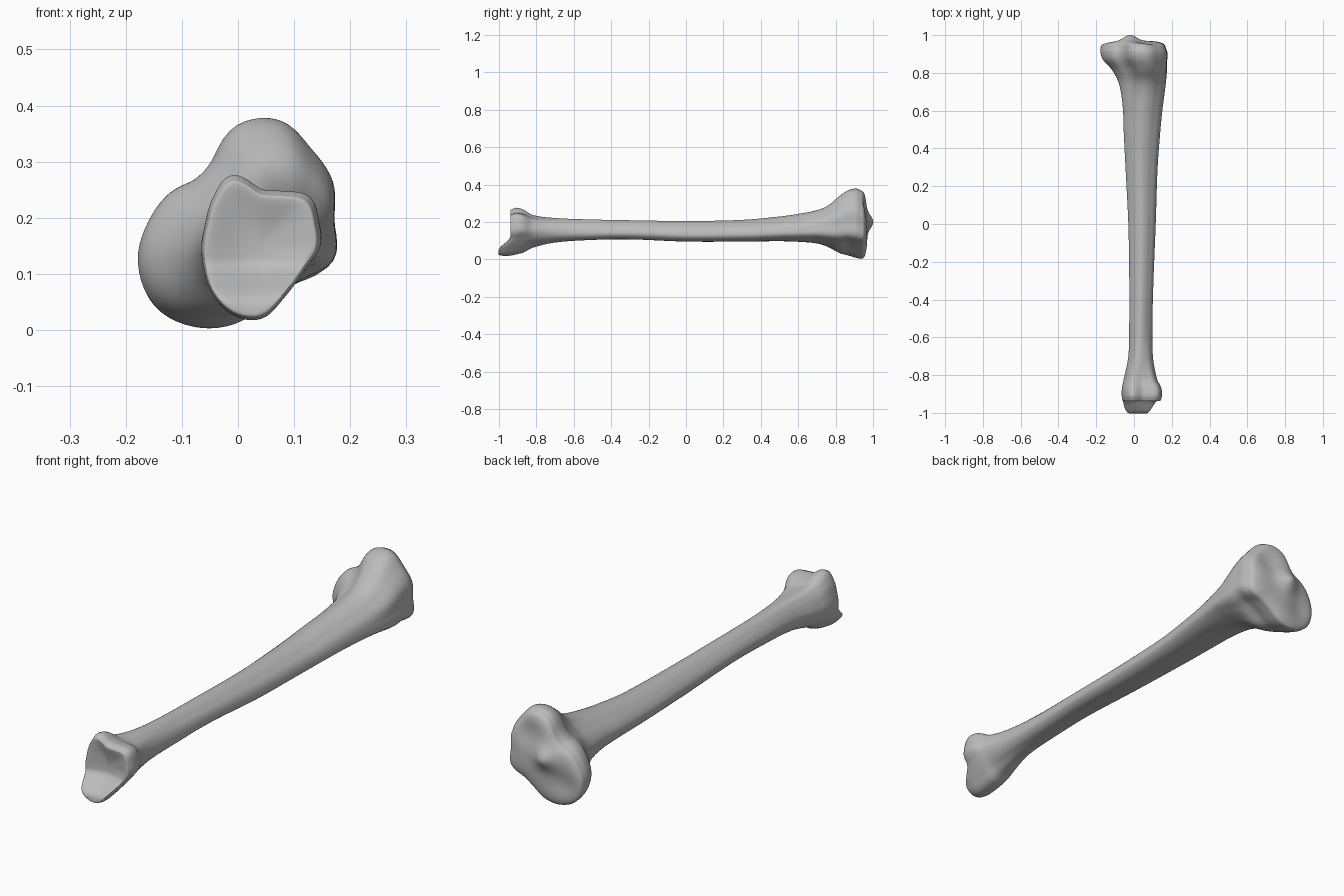
import bpy
import bmesh
from math import cos, sin, pi, exp, sqrt, radians

# Remove the default cube
default_cube = bpy.data.objects.get("Cube")
if default_cube:
    bpy.data.objects.remove(default_cube, do_unlink=True)

# Cross-section outlines: radii at equal angles, anticlockwise from +x
SHAFT = [1, .93, .88, .93, 1, .95, .9, .93, 1, 1.02, 1, .9, .85, .9, 1.02, 1.08]
HEAD = [.173, .184, .185, .196, .172, .117, .106, .13,
        .157, .19, .208, .2, .18, .153, .153, .186]
ANKLE = [.105, .111, .122, .104, .1, .134, .12, .106,
         .105, .109, .12, .13, .127, .101, .089, .09]

# Stations along the bone: y, x low, x high, z low, z high, shape
# (shape -1 = ankle outline, 0 = shaft outline, 1 = head outline)
STATIONS = [
    (-.935, -.061, .141, .023, .266, -1),
    (-.91, -.065, .148, .018, .276, -1),
    (-.87, -.064, .145, .035, .266, -.95),
    (-.82, -.054, .122, .062, .237, -.7),
    (-.7, -.03, .1, .09, .221, -.3),
    (-.5, -.025, .098, .104, .213, 0),
    (-.3, -.025, .103, .107, .209, 0),
    (0, -.03, .115, .095, .205, 0),
    (.3, -.045, .125, .095, .211, 0),
    (.5, -.055, .14, .097, .229, .1),
    (.6, -.058, .15, .094, .243, .2),
    (.7, -.07, .163, .085, .263, .4),
    (.76, -.086, .17, .066, .288, .6),
    (.82, -.12, .175, .034, .338, .85),
    (.87, -.165, .176, .02, .37, 1),
    (.91, -.178, .176, .008, .378, 1),
    (.94, -.176, .166, .003, .366, 1),
]
SIDES_PER_POINT = 5
RINGS_PER_STATION = 6
CAP_RINGS = 18


def spline(a, b, c, d, t):
    """Smooth curve from b to c."""
    return b + t / 2 * (c - a + t * (2 * a - 5 * b + 4 * c - d
                                     + t * (3 * (b - c) + d - a)))


def tangent_spline(rows, i, t):
    """Smooth station i to i+1, allowing for uneven spacing along y."""
    p, q = rows[i], rows[i + 1]
    before, after = rows[max(i - 1, 0)], rows[min(i + 2, len(rows) - 1)]
    span = q[0] - p[0]
    result = [p[0] + span * t]
    for k in range(1, len(p)):
        m0 = (q[k] - before[k]) / (q[0] - before[0]) * span
        m1 = (after[k] - p[k]) / (after[0] - p[0]) * span
        rise = q[k] - p[k]
        result.append(p[k] + t * (m0 + t * (3 * rise - 2 * m0 - m1
                                            + t * (m0 + m1 - 2 * rise))))
    return result


def outline(radii):
    """Closed smooth outline, stretched to the box -1..1."""
    n = len(radii)
    points = []
    for i in range(n):
        for s in range(SIDES_PER_POINT):
            t = s / SIDES_PER_POINT
            r = spline(*[radii[(i + k) % n] for k in (-1, 0, 1, 2)], t)
            a = 2 * pi * (i + t) / n
            points.append((r * cos(a), r * sin(a)))
    return fit(points)


def fit(points):
    axes = []
    for axis in zip(*points):
        low, high = min(axis), max(axis)
        axes.append([2 * (v - low) / (high - low) - 1 for v in axis])
    return list(zip(*axes))


def smooth_step(low, high, v):
    t = min(max((v - low) / (high - low), 0), 1)
    return t * t * (3 - 2 * t)


def bump(x, z, cx, cz, size):
    return exp(-((x - cx) ** 2 + (z - cz) ** 2) / size ** 2)


def ankle_tip(y, z):
    """Push the low side of the ankle end outwards."""
    return y - .065 * smooth_step(.125, .045, z) * smooth_step(-.86, -.935, y)


shaft, head, ankle = outline(SHAFT), outline(HEAD), outline(ANKLE)


def section(station):
    """Ring of points for one station."""
    y, x0, x1, z0, z1, shape = station
    w = min(abs(shape), 1)
    end = head if shape > 0 else ankle
    mixed = fit([(p[0] * (1 - w) + q[0] * w, p[1] * (1 - w) + q[1] * w)
                 for p, q in zip(shaft, end)])
    return [((x0 + x1 + u * (x1 - x0)) / 2, y, (z0 + z1 + v * (z1 - z0)) / 2)
            for u, v in mixed]


def head_surface(x, z, t):
    """Domed end with a central peak and two shallow hollows."""
    y = .94 + .03 * sqrt(1 - t ** 4) + .032 * bump(x, z, -.02, .2, .045)
    return y - .014 * bump(x, z, .07, .28, .06) - .014 * bump(x, z, -.1, .1, .06)


def ankle_surface(x, z, t):
    """Rounded rim round a hollow socket."""
    y = -.935 - .014 * sqrt(1 - t ** 4) + .028 * (1 - t * t)
    return y - .065 * smooth_step(.125, .045, z)


def cap(rim, surface):
    """Rings shrinking from the rim to the middle of an end."""
    cx = sum(p[0] for p in rim) / len(rim)
    cz = sum(p[2] for p in rim) / len(rim)
    rings = []
    for k in range(1, CAP_RINGS):
        t = cos(pi / 2 * (1 - (1 - k / CAP_RINGS) ** 1.5))
        t = min(t, 1 - k / CAP_RINGS * .6) if k < CAP_RINGS / 2 else t
        t = 1 - (k / CAP_RINGS) ** 1.5
        ring = []
        for px, _, pz in rim:
            x, z = cx + (px - cx) * t, cz + (pz - cz) * t
            ring.append((x, surface(x, z, t), z))
        rings.append(ring)
    return rings, (cx, surface(cx, cz, 0), cz)


# Side rings of the whole bone
rows = []
for i in range(len(STATIONS) - 1):
    for s in range(RINGS_PER_STATION):
        rows.append(tangent_spline(STATIONS, i, s / RINGS_PER_STATION))
rows.append(STATIONS[-1])
sides = [section(row) for row in rows]
ankle_rings, ankle_centre = cap(sides[0], ankle_surface)
head_rings, head_centre = cap(sides[-1], head_surface)
sides = [[(x, ankle_tip(y, z), z) for x, y, z in ring] for ring in sides]

# Skin the rings from the ankle centre to the head centre
bm = bmesh.new()
loops = [[bm.verts.new(p) for p in ring]
         for ring in ankle_rings[::-1] + sides + head_rings]
count = len(loops[0])
for a, b in zip(loops, loops[1:]):
    for j in range(count):
        k = (j + 1) % count
        bm.faces.new((a[j], a[k], b[k], b[j]))
for loop, centre in ((loops[0], ankle_centre), (loops[-1], head_centre)):
    middle = bm.verts.new(centre)
    for j in range(count):
        bm.faces.new((loop[j], loop[(j + 1) % count], middle))
bmesh.ops.recalc_face_normals(bm, faces=bm.faces)
mesh = bpy.data.meshes.new("shin_bone")
bm.to_mesh(mesh)
bm.free()
bone = bpy.data.objects.new("shin_bone", mesh)
bpy.context.collection.objects.link(bone)

# Plain grey material
grey = bpy.data.materials.new("bone_grey")
grey.use_nodes = True
colour = (.5, .5, .5, 1)
grey.diffuse_color = colour
grey.node_tree.nodes["Principled BSDF"].inputs["Base Color"].default_value = colour
mesh.materials.append(grey)

# Smooth shading
bpy.ops.object.select_all(action='DESELECT')
bone.select_set(True)
bpy.context.view_layer.objects.active = bone
bpy.ops.object.shade_smooth_by_angle(angle=radians(60))
